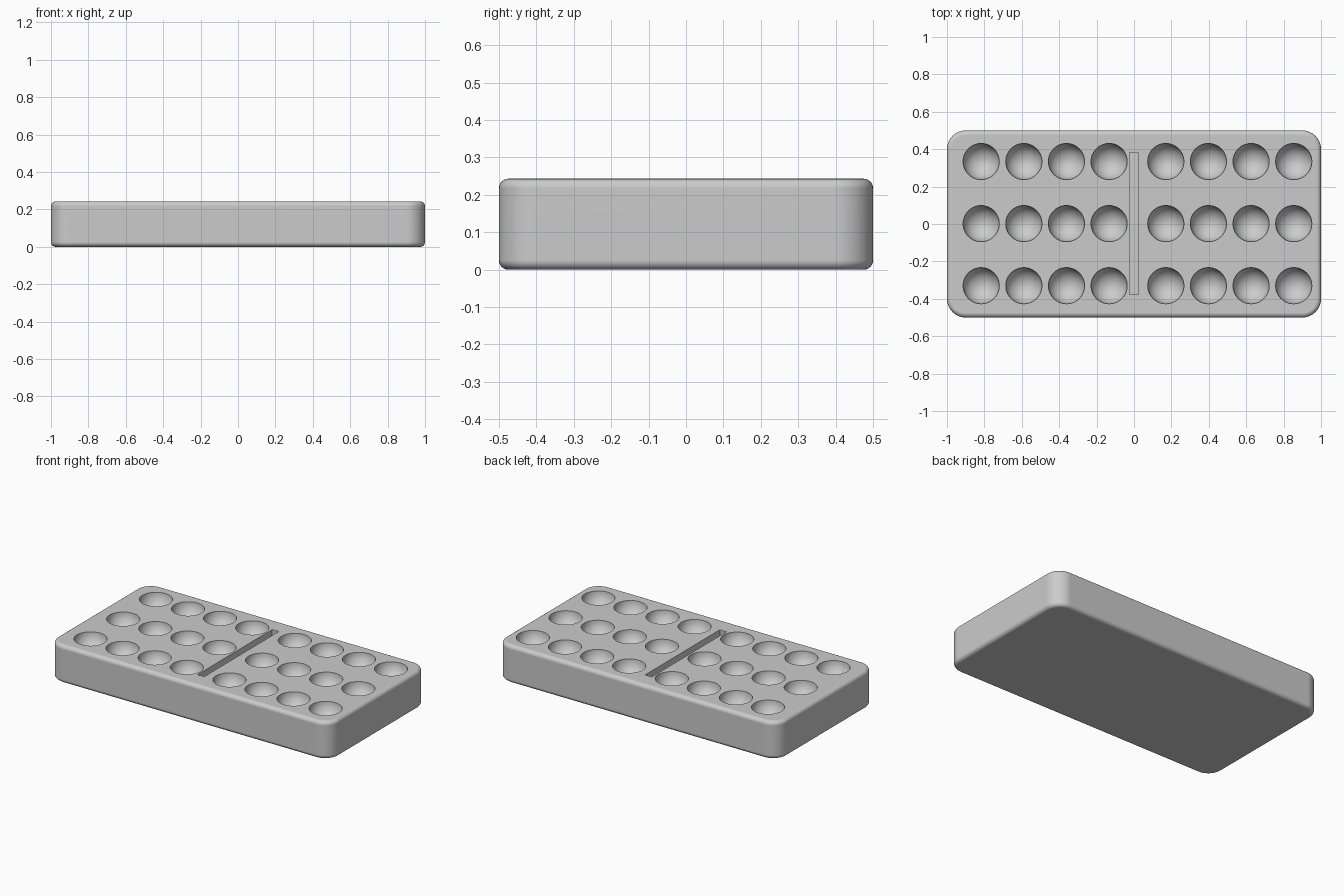
import bpy
import bmesh
from math import radians
from mathutils import Matrix, Vector

LENGTH, WIDTH, HEIGHT = 2.0, 1.0, 0.243
CORNER, EDGE = 0.1, 0.025
CUP_RADIUS, CUP_STEP = 0.097, 0.228
SLOT_WIDTH, SLOT_LENGTH, SLOT_DEPTH = 0.048, 0.758, 0.05

default_cube = bpy.data.objects.get("Cube")
if default_cube:
    bpy.data.objects.remove(default_cube, do_unlink=True)

grey = bpy.data.materials.new("light_grey")
grey.use_nodes = True
grey.diffuse_color = (0.6, 0.6, 0.6, 1)
grey.node_tree.nodes["Principled BSDF"].inputs["Base Color"].default_value = grey.diffuse_color


def make_object(name, bm):
    mesh = bpy.data.meshes.new(name)
    bm.to_mesh(mesh)
    bm.free()
    mesh.materials.append(grey)
    obj = bpy.data.objects.new(name, mesh)
    bpy.context.scene.collection.objects.link(obj)
    return obj


def add_box(bm, centre, size):
    matrix = Matrix.Translation(centre) @ Matrix.Diagonal((*size, 1))
    bmesh.ops.create_cube(bm, size=1, matrix=matrix)


# Tray block: round the upright corners, then the top and bottom rims
bm = bmesh.new()
add_box(bm, (0, 0, HEIGHT / 2), (LENGTH, WIDTH, HEIGHT))
upright = [e for e in bm.edges if abs(e.verts[0].co.z - e.verts[1].co.z) > 0.1]
bmesh.ops.bevel(bm, geom=upright, offset=CORNER, segments=10, profile=0.5, affect='EDGES')
rims = [e for e in bm.edges if abs(e.verts[0].co.z - e.verts[1].co.z) < 0.001]
bmesh.ops.bevel(bm, geom=rims, offset=EDGE, segments=6, profile=0.5, affect='EDGES')
bmesh.ops.recalc_face_normals(bm, faces=bm.faces)
tray = make_object("tray", bm)

# Round cups in two groups of four columns, with a divider slot between them
bm = bmesh.new()
for start in (-0.817, 0.17):
    for column in range(4):
        for y in (-0.33, 0.002, 0.334):
            centre = Vector((start + column * CUP_STEP, y, HEIGHT))
            bmesh.ops.create_uvsphere(bm, u_segments=48, v_segments=25, radius=CUP_RADIUS,
                                      matrix=Matrix.Translation(centre))
add_box(bm, (0, 0.002, HEIGHT), (SLOT_WIDTH, SLOT_LENGTH, SLOT_DEPTH * 2))
cutter = make_object("cup_cutter", bm)
cutter.hide_render = True

# Cut the cups and slot out of the tray
bpy.ops.object.select_all(action='DESELECT')
bpy.context.view_layer.objects.active = tray
tray.select_set(True)
cut = tray.modifiers.new("cups", 'BOOLEAN')
cut.operation = 'DIFFERENCE'
cut.solver = 'EXACT'
cut.object = cutter
bpy.ops.object.modifier_apply(modifier=cut.name)
bpy.data.objects.remove(cutter, do_unlink=True)

# Smooth rounded surfaces with crisp cup rims and flat large faces
bpy.ops.object.shade_smooth_by_angle(angle=radians(35))
normals = tray.modifiers.new("flat_faces", 'WEIGHTED_NORMAL')
normals.keep_sharp = True
